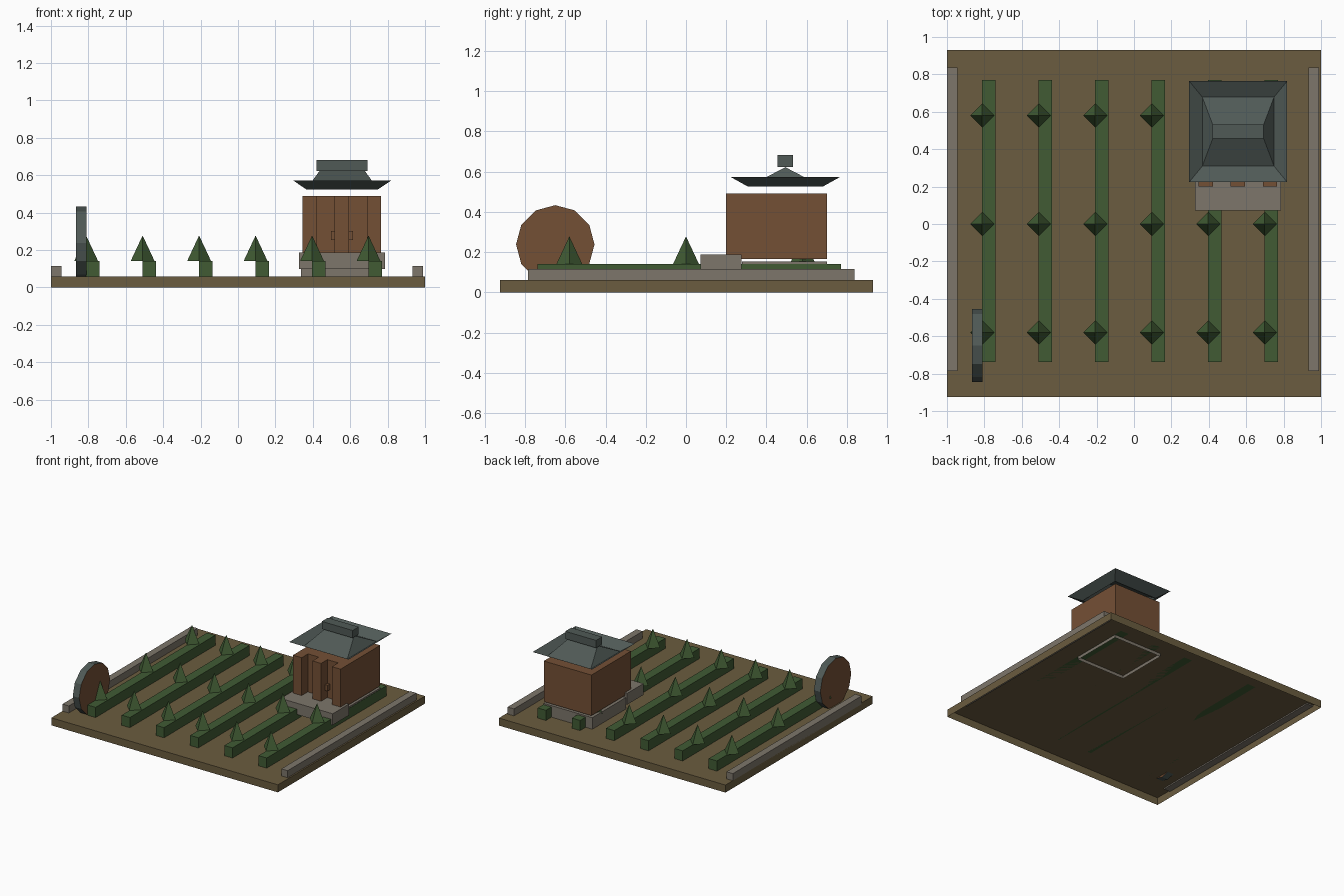
import bpy, bmesh, math
from mathutils import Matrix

if "Cube" in bpy.data.objects:
    bpy.data.objects.remove(bpy.data.objects["Cube"])


def mat(name, rgb):
    m = bpy.data.materials.new(name)
    m.diffuse_color = (*rgb, 1)
    m.use_nodes = True
    m.node_tree.nodes["Principled BSDF"].inputs["Base Color"].default_value = m.diffuse_color
    return m


SOIL = mat("soil", (0.145, 0.107, 0.050))
STONE = mat("stone", (0.205, 0.180, 0.145))
WOOD = mat("wood", (0.175, 0.080, 0.036))
TILE = mat("roof_tile", (0.080, 0.102, 0.094))
LEAF = mat("leaf", (0.052, 0.105, 0.034))


def finish(name, bm, *mats):
    me = bpy.data.meshes.new(name)
    bm.to_mesh(me)
    bm.free()
    for m in mats:
        me.materials.append(m)
    ob = bpy.data.objects.new(name, me)
    bpy.context.collection.objects.link(ob)
    return ob


def box(name, x, y, z, m, open_bottom=False):
    bm = bmesh.new()
    size = [b - a for a, b in (x, y, z)]
    mid = [(a + b) / 2 for a, b in (x, y, z)]
    bmesh.ops.create_cube(bm, size=1, matrix=Matrix.Translation(mid) @ Matrix.Diagonal((*size, 1)))
    if open_bottom:
        bm.normal_update()
        down = [f for f in bm.faces if f.normal.z < -0.9]
        bmesh.ops.delete(bm, geom=down, context='FACES_ONLY')
    return finish(name, bm, m)


# Field: shallow tray, open underneath
box("field", (-1, 1), (-0.925, 0.93), (0, 0.06), SOIL, True)

# Low stone walls along both sides
for side, x0 in (("left", -1.0), ("right", 0.932)):
    box(side + "_wall", (x0, x0 + 0.056), (-0.785, 0.838), (0.05, 0.116), STONE)

# Crop rows, each with three pointed bushes on its left edge
for i in range(6):
    x = -0.812 + 0.302 * i
    box(f"crop_row_{i + 1}", (x, x + 0.072), (-0.738, 0.77), (0.06, 0.141), LEAF)
    for j, y in enumerate((-0.58, 0, 0.58)):
        bm = bmesh.new()
        bmesh.ops.create_cone(bm, cap_ends=True, segments=4, radius1=0.064, radius2=0,
                              depth=0.137, matrix=Matrix.Translation((x, y, 0.2095)))
        # merge the collapsed tip
        bmesh.ops.remove_doubles(bm, verts=bm.verts, dist=0.0001)
        finish(f"bush_{i + 1}_{j + 1}", bm, LEAF)

# Twelve-sided wheel: wooden discs, dark rim
bm = bmesh.new()
bmesh.ops.create_cone(bm, cap_ends=True, segments=12, radius1=0.195, radius2=0.195, depth=0.056,
                      matrix=Matrix.Translation((-0.839, -0.65, 0.238))
                      @ Matrix.Rotation(math.pi / 2, 4, 'Y'))
bm.normal_update()
for f in bm.faces:
    f.material_index = 0 if abs(f.normal.x) > 0.9 else 1
finish("wheel", bm, WOOD, TILE)

# House foundation and porch
box("foundation", (0.337, 0.768), (0.278, 0.70), (0.035, 0.152), STONE, True)
box("porch", (0.325, 0.785), (0.073, 0.277), (0.098, 0.188), STONE)

# House body, front pillars and door handles
box("house_body", (0.345, 0.765), (0.28, 0.70), (0.166, 0.49), WOOD)
for name, x in (("left", 0.384), ("middle", 0.555), ("right", 0.727)):
    box(name + "_pillar", (x - 0.038, x + 0.038), (0.20, 0.28), (0.166, 0.49), WOOD)
for name, s in (("left", -1), ("right", 1)):
    x = 0.555 + s * 0.046
    box(name + "_door_handle", (x - 0.013, x + 0.013), (0.25, 0.285), (0.255, 0.302), WOOD)

# Roof: upturned eaves around a hipped centre
cx, cy = 0.557, 0.494
bm = bmesh.new()
loops = []
for hx, hy, z in ((0.262, 0.27, 0.572), (0.192, 0.185, 0.525)):
    loops.append([bm.verts.new((cx + sx * hx, cy + sy * hy, z))
                  for sx, sy in ((-1, -1), (1, -1), (1, 1), (-1, 1))])
outer, inner = loops
for k in range(4):
    n = (k + 1) % 4
    bm.faces.new((outer[k], outer[n], inner[n], inner[k]))
a = bm.verts.new((cx - 0.122, cy, 0.622))
b = bm.verts.new((cx + 0.122, cy, 0.622))
bm.faces.new((inner[0], inner[1], b, a))
bm.faces.new((inner[2], inner[3], a, b))
bm.faces.new((inner[1], inner[2], b))
bm.faces.new((inner[3], inner[0], a))
finish("roof", bm, TILE)
box("roof_ridge", (0.421, 0.693), (cy - 0.038, cy + 0.038), (0.622, 0.682), TILE)
